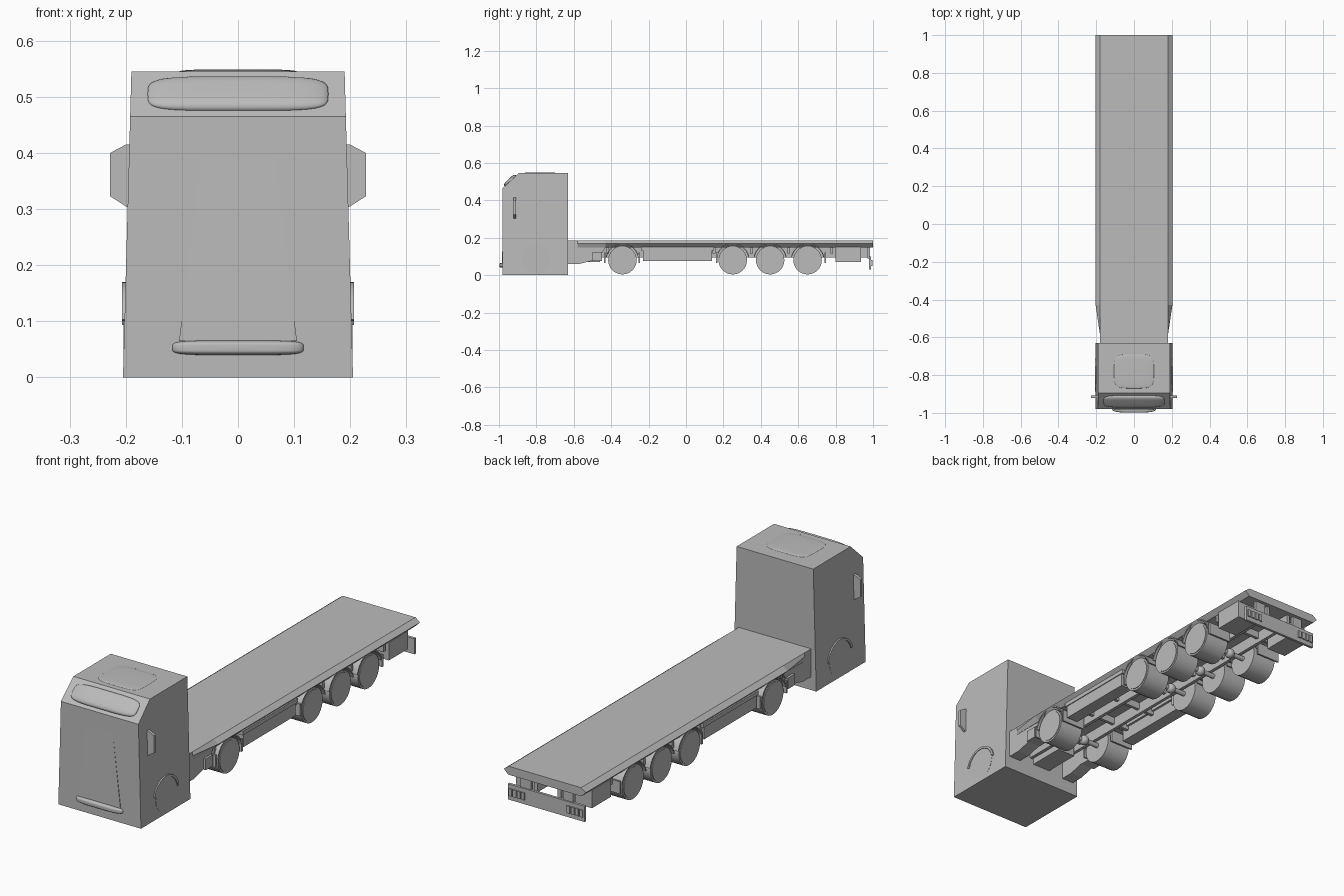
import bpy, bmesh, math
from mathutils import Matrix

cube = bpy.data.objects.get("Cube")
if cube:
    bpy.data.objects.remove(cube)

grey = bpy.data.materials.new("plain grey")
grey.use_nodes = True
COLOUR = (0.5, 0.5, 0.5, 1)
grey.diffuse_color = COLOUR
grey.node_tree.nodes["Principled BSDF"].inputs["Base Color"].default_value = COLOUR


def finish(name, bm, smooth=False):
    bmesh.ops.recalc_face_normals(bm, faces=bm.faces)
    mesh = bpy.data.meshes.new(name)
    bm.to_mesh(mesh)
    bm.free()
    mesh.materials.append(grey)
    obj = bpy.data.objects.new(name, mesh)
    bpy.context.collection.objects.link(obj)
    if smooth:
        bpy.ops.object.select_all(action='DESELECT')
        obj.select_set(True)
        bpy.context.view_layer.objects.active = obj
        bpy.ops.object.shade_smooth_by_angle(angle=math.radians(40))
    return obj


def box(name, x, y, z):
    """Box from (low, high) ranges."""
    bm = bmesh.new()
    bmesh.ops.create_cube(bm, size=1)
    for v in bm.verts:
        for i, (lo, hi) in enumerate((x, y, z)):
            v.co[i] = lo if v.co[i] < 0 else hi
    return finish(name, bm)


def prism(name, outline, lo, hi, axis, smooth=False):
    """Extrude a 2D outline along x (outline y,z) or y (outline x,z)."""
    bm = bmesh.new()
    verts = [bm.verts.new((lo, a, b) if axis == 'x' else (a, lo, b)) for a, b in outline]
    face = bm.faces.new(verts)
    out = bmesh.ops.extrude_face_region(bm, geom=[face])
    step = (hi - lo, 0, 0) if axis == 'x' else (0, hi - lo, 0)
    moved = [g for g in out["geom"] if isinstance(g, bmesh.types.BMVert)]
    bmesh.ops.translate(bm, verts=moved, vec=step)
    return finish(name, bm, smooth)


def rod(name, radius, x0, x1, y, z, sides=32):
    """Cylinder lying along x."""
    bm = bmesh.new()
    place = Matrix.Translation(((x0 + x1) / 2, y, z)) @ Matrix.Rotation(math.pi / 2, 4, 'Y')
    bmesh.ops.create_cone(bm, cap_ends=True, segments=sides, radius1=radius,
                          radius2=radius, depth=abs(x1 - x0), matrix=place)
    return finish(name, bm, True)


def pillow(name, size, place, tilt=0, power=0.45):
    """Soft rounded panel, a squared-off ellipsoid."""
    bm = bmesh.new()
    bmesh.ops.create_uvsphere(bm, u_segments=48, v_segments=24, radius=1)
    for v in bm.verts:
        for i in range(2):
            v.co[i] = math.copysign(abs(v.co[i]) ** power, v.co[i])
        for i in range(3):
            v.co[i] *= size[i]
    bmesh.ops.transform(bm, verts=bm.verts,
                        matrix=Matrix.Translation(place) @ Matrix.Rotation(tilt, 4, 'X'))
    return finish(name, bm, True)


def both(obj):
    """Mirrored copy on the right side."""
    twin = obj.copy()
    twin.data = obj.data.copy()
    twin.name = "right_" + obj.name
    obj.name = "left_" + obj.name
    twin.data.transform(Matrix.Scale(-1, 4, (1, 0, 0)))
    twin.data.flip_normals()
    bpy.context.collection.objects.link(twin)


def arch(cy, cz, r0, r1, start, end, steps=16):
    """Outline of a curved band in y,z."""
    angles = [math.radians(start + (end - start) * i / steps) for i in range(steps + 1)]
    ring = lambda r, seq: [(cy + r * math.cos(a), cz + r * math.sin(a)) for a in seq]
    return ring(r1, angles) + ring(r0, reversed(angles))


# Cab with sloped brow, leaning inward towards the roof
cab_side = [(-0.98, 0), (-0.63, 0), (-0.63, 0.545), (-0.895, 0.545), (-0.98, 0.465)]
cab = prism("cab", cab_side, -1, 1, 'x')
for v in cab.data.vertices:
    v.co.x *= 0.205 - 0.015 * v.co.z / 0.545

# Cab panels
pillow("sun_visor", (0.161, 0.042, 0.013), (0, -0.939, 0.505), math.radians(43))
pillow("roof_dome", (0.105, 0.09, 0.004), (0, -0.78, 0.545))
pillow("front_bumper_bar", (0.117, 0.013, 0.018), (0, -0.98, 0.053), math.pi / 2)
panel = prism("front_panel", [(-0.105, 0.065), (0.105, 0.065), (0.065, 0.39), (-0.065, 0.39)],
              -0.983, -0.975, 'y')
for v in panel.data.vertices:
    if v.co.z > 0.3:
        v.co.y = max(v.co.y, -0.98)

# Mirrors
both(prism("mirror", [(0.19, 0.302), (0.2, 0.305), (0.228, 0.323), (0.228, 0.4),
                      (0.2, 0.415), (0.19, 0.415)], -0.921, -0.909, 'y'))

# Cab wheel covers and brows
both(rod("cab_wheel_cover", 0.075, 0.19, 0.2045, -0.8, 0.085))
both(prism("cab_wheel_brow", arch(-0.8, 0.08, 0.08, 0.09, 10, 165), 0.19, 0.207, 'x', True))

# Load deck with ridged edges, tapering beside the cab
half = [(0.18, 0.185), (0.203, 0.168), (0.182, 0.147)]
deck_profile = half + [(-x, z) for x, z in reversed(half)]
prism("deck", deck_profile, -0.43, 1, 'y')
front_deck = prism("deck_front", deck_profile, -0.58, -0.43, 'y')
for v in front_deck.data.vertices:
    if v.co.y < -0.5 and abs(v.co.x) > 0.181:
        v.co.x = math.copysign(0.181, v.co.x)
box("deck_neck", (-0.18, 0.18), (-0.64, -0.57), (0.147, 0.185))

# Chassis rails and cross members
both(box("chassis_rail", (0.05, 0.065), (-0.64, 0.98), (0.095, 0.15)))
for y in (-0.42, -0.2, -0.03, 0.15, 0.35, 0.55, 0.78):
    box("cross_member", (-0.18, 0.18), (y - 0.007, y + 0.007), (0.115, 0.15))
box("gearbox", (-0.045, 0.045), (-0.63, -0.46), (0.07, 0.14))

# Fairing and small tank behind the cab
both(prism("side_fairing", [(-0.64, 0.06), (-0.57, 0.06), (-0.47, 0.085), (-0.43, 0.15),
                            (-0.64, 0.15)], 0.12, 0.18, 'x'))
both(box("step_box", (0.12, 0.19), (-0.5, -0.45), (0.075, 0.125)))

# Wheels, axles and mudguards
WHEEL_Z = 0.08
for y in (-0.34, 0.25, 0.45, 0.65):
    both(rod("wheel", 0.076, 0.075, 0.192, y, WHEEL_Z))
    both(rod("wheel_rim", 0.068, 0.18, 0.195, y, WHEEL_Z))
    rod("axle", 0.011, -0.1, 0.1, y, WHEEL_Z, 16)
    pillow("axle_hub", (0.022, 0.022, 0.022), (0, y, WHEEL_Z), 0, 1)
    both(prism("mudguard", arch(y, WHEEL_Z, 0.085, 0.09, 12, 168), 0.08, 0.198, 'x', True))

# Mud flaps
for y in (-0.435, -0.25, 0.165, 0.745):
    both(box("mud_flap", (0.08, 0.196), (y - 0.004, y + 0.004), (0.065, 0.12)))

# Side lockers
both(box("side_locker", (0.13, 0.188), (-0.23, 0.14), (0.075, 0.135)))
both(box("locker_lid", (0.12, 0.192), (-0.24, 0.15), (0.132, 0.15)))
both(box("rear_locker", (0.09, 0.188), (0.8, 0.935), (0.07, 0.15)))

# Rear bumper with lamps
box("rear_bumper", (-0.19, 0.19), (0.978, 0.99), (0.03, 0.1))
both(box("bumper_bracket", (0.08, 0.13), (0.97, 0.985), (0.09, 0.15)))
for i in range(4):
    x = 0.105 + i * 0.021
    both(box("rear_lamp", (x, x + 0.015), (0.985, 0.996), (0.05, 0.082)))
